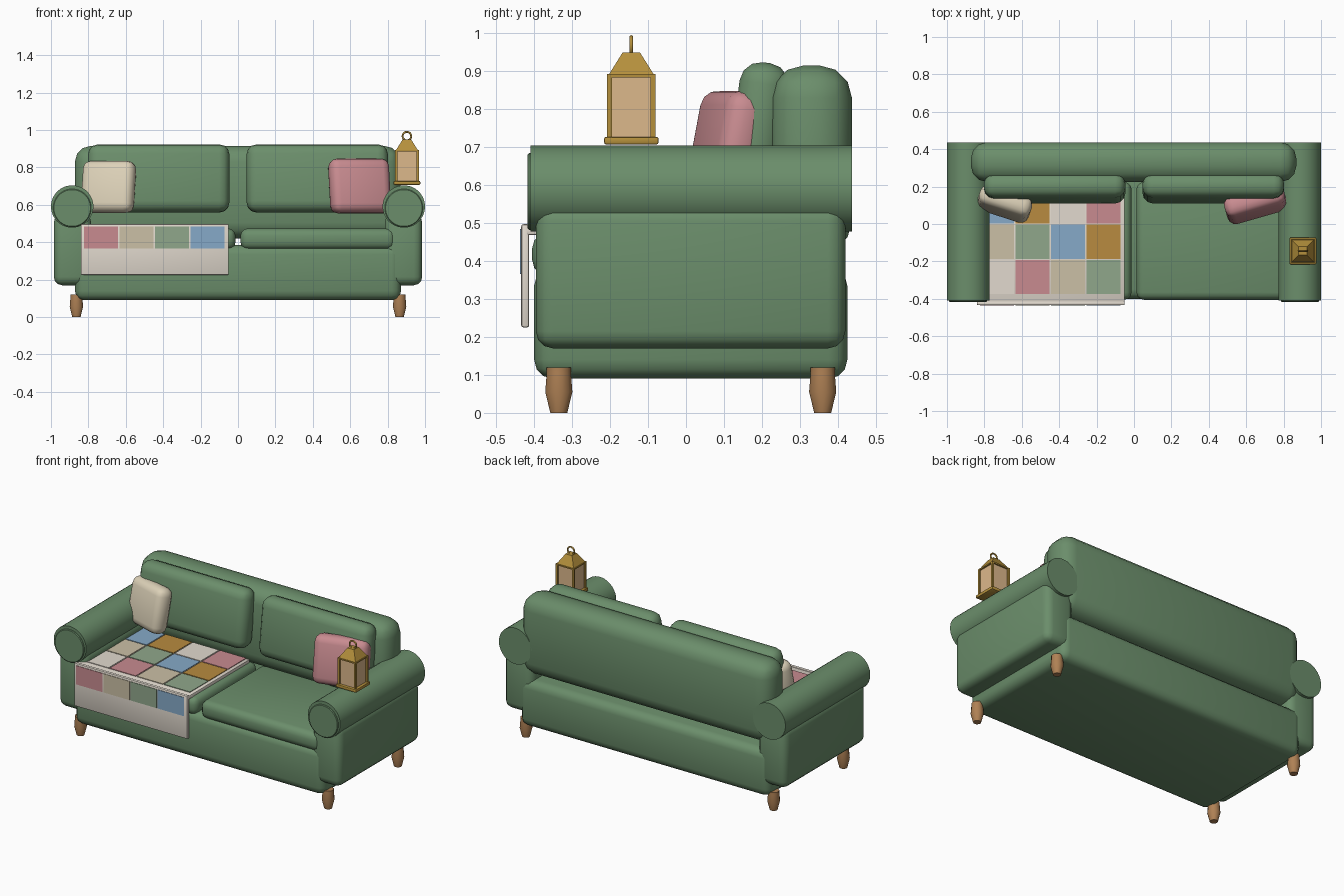
import bpy, bmesh, math
from mathutils import Matrix, Vector

if "Cube" in bpy.data.objects:
    bpy.data.objects.remove(bpy.data.objects["Cube"])


def material(name, rgb):
    m = bpy.data.materials.new(name)
    m.diffuse_color = (*rgb, 1)
    m.use_nodes = True
    m.node_tree.nodes["Principled BSDF"].inputs["Base Color"].default_value = m.diffuse_color
    return m


GREEN = material("green_fabric", (0.147, 0.27, 0.147))
PINK = material("pink_fabric", (0.58, 0.26, 0.28))
CREAM = material("cream_fabric", (0.72, 0.64, 0.48))
LINEN = material("quilt_linen", (0.76, 0.70, 0.62))
BEIGE = material("beige_patch", (0.60, 0.53, 0.38))
SAGE = material("sage_patch", (0.28, 0.39, 0.26))
BLUE = material("blue_patch", (0.24, 0.40, 0.58))
OCHRE = material("ochre_patch", (0.48, 0.26, 0.05))
WOOD = material("wood", (0.43, 0.22, 0.09))
BRASS = material("brass", (0.46, 0.28, 0.045))
GLASS = material("warm_glass", (0.72, 0.48, 0.26))


def finish(name, bm, mat, loc=(0, 0, 0), rot=(0, 0, 0), angle=40):
    bmesh.ops.recalc_face_normals(bm, faces=bm.faces)
    me = bpy.data.meshes.new(name)
    bm.to_mesh(me)
    bm.free()
    ob = bpy.data.objects.new(name, me)
    bpy.context.collection.objects.link(ob)
    ob.location, ob.rotation_euler = loc, rot
    me.materials.append(mat)
    bpy.ops.object.select_all(action='DESELECT')
    ob.select_set(True)
    bpy.context.view_layer.objects.active = ob
    if angle:
        bpy.ops.object.shade_smooth_by_angle(angle=math.radians(angle))
    return ob


def box(name, mat, center, size, bevel=0.0, segs=3, rot=(0, 0, 0)):
    bm = bmesh.new()
    bmesh.ops.create_cube(bm, size=1)
    bmesh.ops.scale(bm, vec=size, verts=bm.verts)
    if bevel:
        bmesh.ops.bevel(bm, geom=bm.edges[:], offset=bevel, segments=segs,
                        profile=0.5, affect='EDGES', clamp_overlap=True)
    return finish(name, bm, mat, center, rot, 40 if bevel else 0)


def span(name, mat, x, y, z, bevel=0.0, segs=3):
    lims = (x, y, z)
    return box(name, mat, [(a + b) / 2 for a, b in lims], [b - a for a, b in lims], bevel, segs)


def lathe(name, mat, profile, loc, sides, rot=(0, 0, 0), angle=40):
    bm = bmesh.new()
    rings = [[bm.verts.new((r * math.cos(t), r * math.sin(t), z))
              for t in (2 * math.pi * (i + 0.5) / sides for i in range(sides))]
             for r, z in profile]
    for a, b in zip(rings, rings[1:]):
        for i in range(sides):
            j = (i + 1) % sides
            bm.faces.new((a[i], a[j], b[j], b[i]))
    bm.faces.new(rings[0])
    bm.faces.new(rings[-1])
    return finish(name, bm, mat, loc, rot, angle)


# Frame: base and back
span("base", GREEN, (-0.872, 0.872), (-0.40, 0.425), (0.09, 0.385), 0.05)
span("back", GREEN, (-0.872, 0.868), (0.225, 0.437), (0.42, 0.915), 0.085)

for side, s in (("left", -1), ("right", 1)):
    # Rolled arms with front discs
    box(side + "_arm_panel", GREEN, (s * 0.885, 0.012, 0.36), (0.20, 0.815, 0.38), 0.045)
    lathe(side + "_arm_roll", GREEN, [(0.1135, -0.437), (0.1135, 0.409)],
          (s * 0.8865, 0, 0.591), 32, (math.pi / 2, 0, 0))
    lathe(side + "_arm_disc", GREEN, [(0.102, 0.40), (0.102, 0.413), (0.098, 0.417)],
          (s * 0.8865, 0, 0.583), 32, (math.pi / 2, 0, 0))
    # Seat and back cushions
    box(side + "_seat_cushion", GREEN, (s * 0.427, -0.09, 0.418), (0.828, 0.63, 0.112), 0.04)
    box(side + "_back_cushion", GREEN, (s * 0.424, 0.19, 0.741), (0.757, 0.13, 0.365), 0.055,
        rot=(math.radians(-7), 0, 0))
    # Turned legs
    for end, y in (("front", -0.335), ("back", 0.36)):
        lathe(f"{side}_{end}_leg", WOOD,
              [(0.023, 0), (0.037, 0.055), (0.033, 0.105), (0.033, 0.12)],
              (s * 0.864, y, 0), 12)

# Throw pillows
box("cream_pillow", CREAM, (-0.692, 0.108, 0.696), (0.29, 0.11, 0.28), 0.045,
    rot=(math.radians(-11), 0, math.radians(-18)))
box("pink_pillow", PINK, (0.65, 0.107, 0.70), (0.33, 0.115, 0.295), 0.045,
    rot=(math.radians(-11), 0, math.radians(16)))

# Patchwork quilt: top sheet, front drape and patches
span("quilt_top", LINEN, (-0.84, -0.05), (-0.425, 0.19), (0.468, 0.492), 0.006, 2)
span("quilt_drape", LINEN, (-0.84, -0.05), (-0.434, -0.413), (0.225, 0.497), 0.006, 2)
rows = [(LINEN, PINK, BEIGE, SAGE), (BEIGE, SAGE, BLUE, OCHRE), (BLUE, OCHRE, LINEN, PINK)]
for c in range(4):
    x = -0.823 + c * 0.1895
    for r, row in enumerate(rows):
        y = -0.375 + r * 0.189
        span(f"top_patch_{r}_{c}", row[c], (x, x + 0.182), (y, y + 0.182), (0.488, 0.496))
    span(f"drape_patch_{c}", (PINK, BEIGE, SAGE, BLUE)[c],
         (x, x + 0.182), (-0.437, -0.43), (0.366, 0.484))

# Lantern on the right arm
lx, ly = 0.903, -0.144
box("lantern_base", BRASS, (lx, ly, 0.717), (0.143, 0.143, 0.02), 0.005, 2)
box("lantern_glass", GLASS, (lx, ly, 0.807), (0.108, 0.108, 0.16))
for i, (sx, sy) in enumerate(((-1, -1), (1, -1), (1, 1), (-1, 1))):
    box(f"lantern_post_{i}", BRASS, (lx + sx * 0.057, ly + sy * 0.057, 0.808),
        (0.013, 0.013, 0.164))
box("lantern_top_plate", BRASS, (lx, ly, 0.888), (0.127, 0.127, 0.008))
q = math.sqrt(2)
lathe("lantern_roof", BRASS, [(0.060 * q, 0.89), (0.023 * q, 0.949)], (lx, ly, 0), 4, angle=0)
bpy.ops.mesh.primitive_torus_add(location=(lx, ly, 0.967), rotation=(math.pi / 2, 0, 0),
                                 major_radius=0.023, minor_radius=0.005,
                                 major_segments=24, minor_segments=8)
ring = bpy.context.object
ring.name = "lantern_ring"
ring.data.materials.append(BRASS)
bpy.ops.object.shade_smooth()
